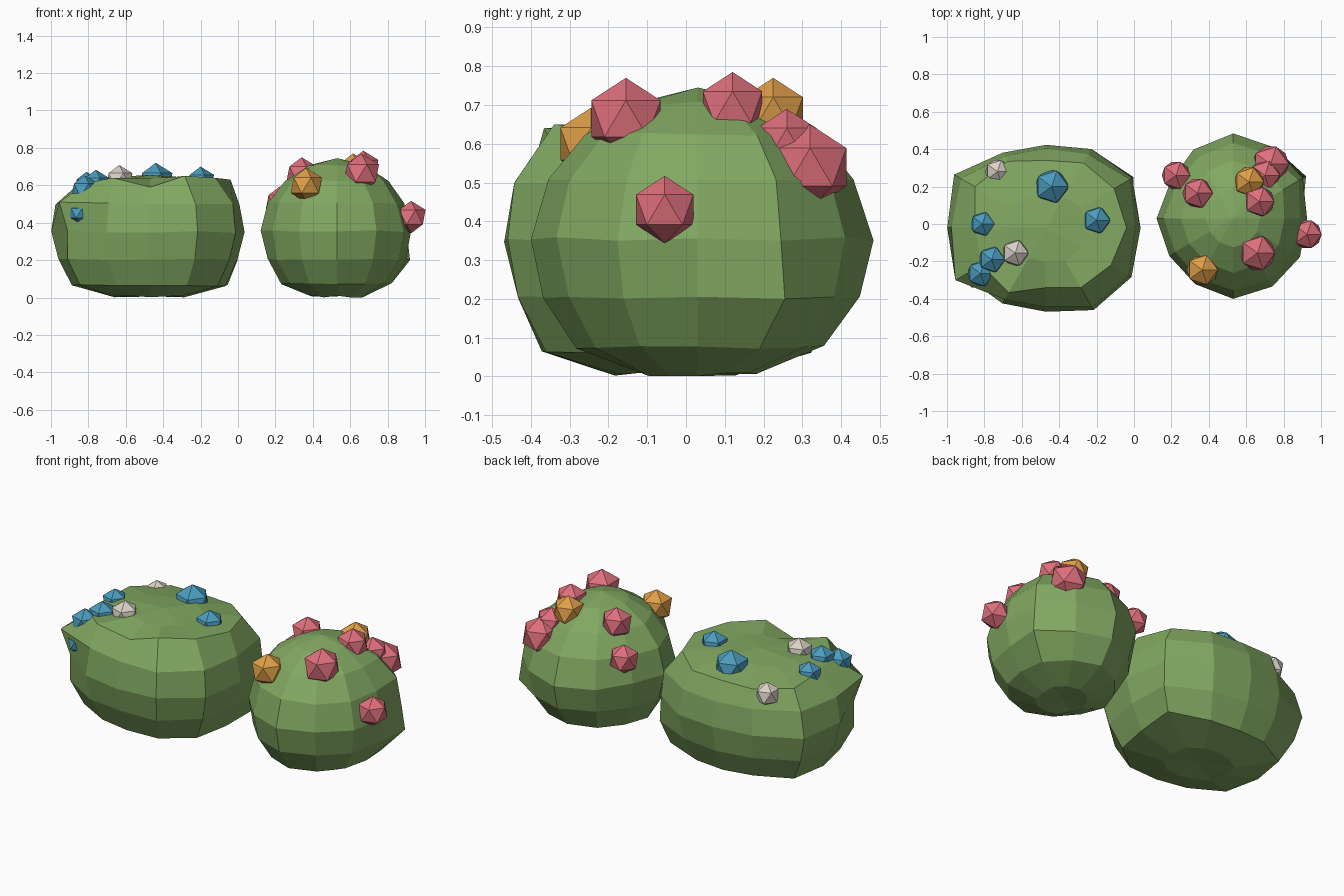
import bpy, bmesh, math, random
from mathutils import Vector

cube = bpy.data.objects.get("Cube")
if cube:
    bpy.data.objects.remove(cube, do_unlink=True)
random.seed(4)


def material(name, rgb):
    m = bpy.data.materials.new(name)
    m.use_nodes = True
    m.diffuse_color = (*rgb, 1)
    m.node_tree.nodes["Principled BSDF"].inputs["Base Color"].default_value = (*rgb, 1)
    return m


green = material("leaf green", (.22, .39, .12))
pink = material("berry pink", (.73, .16, .20))
orange = material("berry orange", (.74, .35, .065))
blue = material("berry blue", (.07, .33, .51))
cream = material("berry cream", (.70, .64, .57))


def finish(bm, name, mat):
    bmesh.ops.recalc_face_normals(bm, faces=bm.faces)
    mesh = bpy.data.meshes.new(name)
    bm.to_mesh(mesh)
    bm.free()
    mesh.materials.append(mat)
    obj = bpy.data.objects.new(name, mesh)
    bpy.context.collection.objects.link(obj)


def bush(name, centre, radii, profile, poles, bumps, lip=None):
    """Faceted ball: one outline of radii, scaled up a (height, scale) profile.
    Bumps move single corners: {(ring, side): (radius, height)}.
    An optional lip gives (radius, height) per side for the ring below the top."""
    bm = bmesh.new()
    n = len(radii)
    rings = [[(r * scale * random.uniform(.985, 1.015),
               z + random.uniform(0, .01)) for r in radii] for z, scale in profile]
    for (ring, side), corner in bumps.items():
        rings[ring][side] = corner
    if lip:
        rings.insert(-1, lip)
    verts = [[bm.verts.new((centre[0] + r * math.cos(math.tau * i / n),
                            centre[1] + r * math.sin(math.tau * i / n), z))
              for i, (r, z) in enumerate(ring)] for ring in rings]
    bottom = bm.verts.new((*centre, poles[0]))
    top = bm.verts.new((*centre, poles[1]))
    for i in range(n):
        j = (i + 1) % n
        for low, high in zip(verts, verts[1:]):
            bm.faces.new((low[i], low[j], high[j], high[i]))
        bm.faces.new((verts[0][j], verts[0][i], bottom))
        bm.faces.new((verts[-1][i], verts[-1][j], top))
    finish(bm, name, green)


def berries(name, mat, spots):
    for k, (x, y, z, r) in enumerate(spots, 1):
        bm = bmesh.new()
        bmesh.ops.create_icosphere(bm, subdivisions=1, radius=r)
        bmesh.ops.translate(bm, verts=bm.verts, vec=Vector((x, y, z)))
        finish(bm, f"{name}_{k}", mat)


# Wide squat bush with an uneven, flattened top
bush("wide_bush", (-.47, -.02),
     (.51, .54, .48, .44, .47, .56, .53, .55, .47, .45, .51, .53),
     ((0, .36), (.06, .78), (.2, .93), (.345, 1), (.495, .95), (.635, .4)),
     (.02, .655),
     {(1, 1): (.48, .07), (2, 1): (.54, .2), (3, 7): (.51, .36), (4, 7): (.56, .51)},
     ((.43, .63), (.42, .62), (.40, .60), (.36, .60), (.41, .60), (.44, .60),
      (.38, .61), (.40, .61), (.40, .64), (.32, .59), (.37, .65), (.40, .64)))

# Rounder, taller bush
bush("round_bush", (.53, .03),
     (.40, .45, .44, .45, .42, .39, .41, .40, .41, .43, .42, .41),
     ((0, .34), (.07, .72), (.2, .92), (.35, 1), (.5, .9), (.62, .68), (.70, .36)),
     (.02, .745),
     {(2, 1): (.45, .2), (3, 1): (.43, .35)})

# Berries on the round bush
berries("pink_berry", pink, (
    (.225, .26, .51, .085), (.34, .165, .66, .09), (.73, .32, .54, .11),
    (.70, .26, .60, .09), (.67, .12, .695, .09), (.66, -.155, .665, .105),
    (.925, -.055, .43, .087)))
berries("orange_berry", orange, ((.615, .225, .68, .09), (.365, -.245, .60, .093)))

# Berries half sunk in the wide bush
berries("blue_berry", blue, (
    (-.44, .2, .62, .1), (-.2, .02, .62, .08), (-.81, 0, .60, .072),
    (-.76, -.19, .605, .078), (-.82, -.265, .575, .078), (-.85, -.29, .45, .058)))
berries("cream_berry", cream, ((-.635, -.155, .63, .078), (-.73, .28, .565, .072)))
